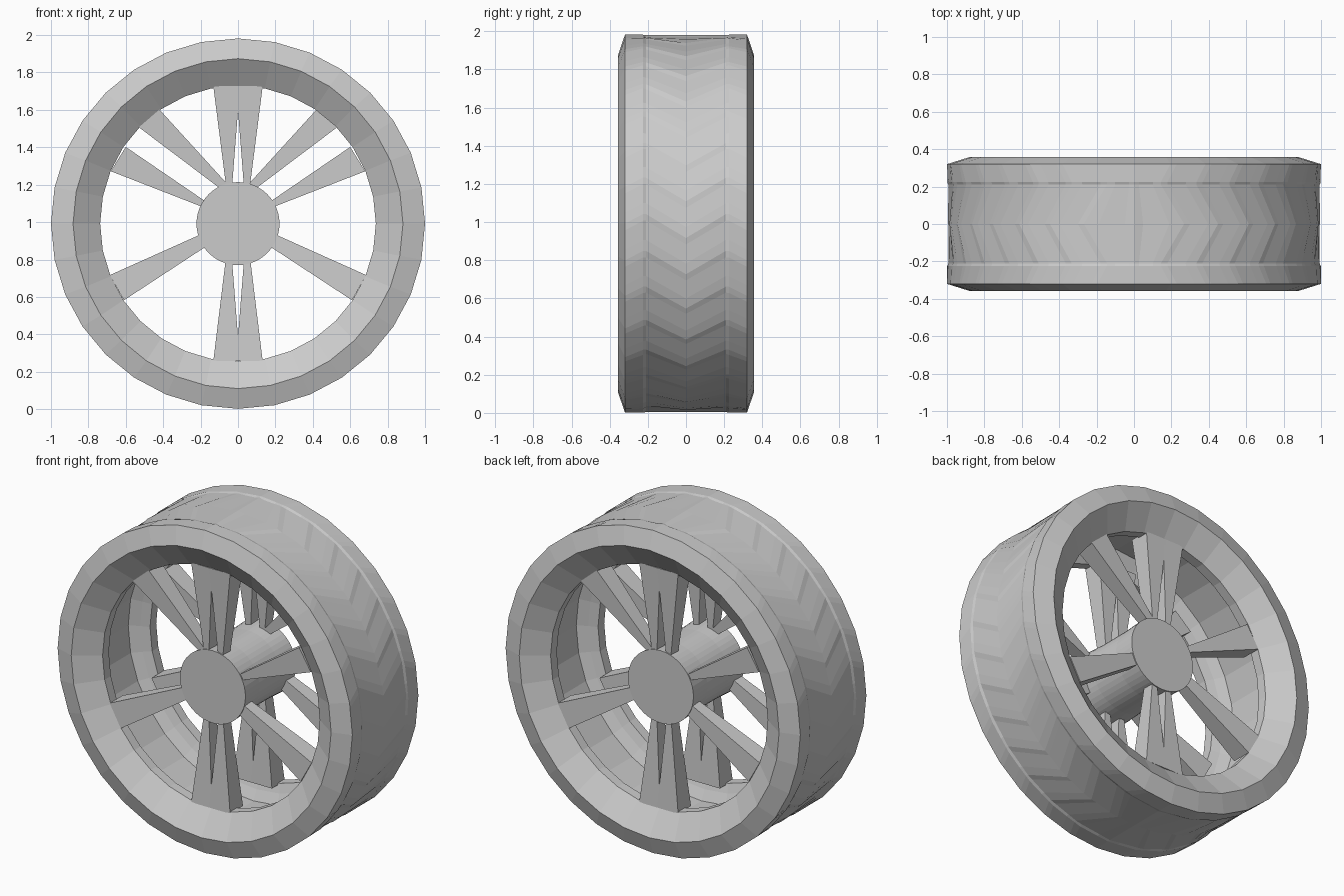
import bpy, bmesh, math

if "Cube" in bpy.data.objects:
    bpy.data.objects.remove(bpy.data.objects["Cube"])

N = 32          # sides of the wheel
CZ = 0.992      # axle height
FLAT = 0.99     # tyre is slightly lower than it is wide

grey = bpy.data.materials.new("plain grey")
grey.diffuse_color = (0.6, 0.6, 0.6, 1)
grey.use_nodes = True
grey.node_tree.nodes["Principled BSDF"].inputs["Base Color"].default_value = grey.diffuse_color


def finish(name, verts, faces):
    me = bpy.data.meshes.new(name)
    me.from_pydata(verts, [], faces)
    bm = bmesh.new()
    bm.from_mesh(me)
    bmesh.ops.remove_doubles(bm, verts=bm.verts, dist=1e-5)
    bmesh.ops.recalc_face_normals(bm, faces=bm.faces)
    bm.to_mesh(me)
    bm.free()
    me.materials.append(grey)
    ob = bpy.data.objects.new(name, me)
    bpy.context.collection.objects.link(ob)
    return ob


def point(r, a, y):
    """a is measured from the top of the wheel"""
    k = FLAT if r > 0.95 else 1
    return (r * math.sin(a), y, CZ + k * r * math.cos(a))


def revolve(name, profile, n=N):
    m = len(profile)
    verts = [point(r, 2 * math.pi * i / n, y) for i in range(n) for r, y in profile]
    faces = [(i * m + j, i * m + j + 1,
              (i + 1) % n * m + j + 1, (i + 1) % n * m + j)
             for i in range(n) for j in range(m - 1)]
    return finish(name, verts, faces)


# rim barrel with the conical lips and the chamfered tyre shoulders
half = [(1.0, 0.32), (0.882, 0.357), (0.737, 0.26), (0.737, 0.2), (0.79, 0.18), (0.85, 0.15)]
revolve("rim_and_sidewalls", half + [(r, -y) for r, y in reversed(half)])

# tread: shallow chevron ribs that point downwards on both halves
step = 2 * math.pi / N


def poly_r(a):
    return math.cos(step / 2) / math.cos(a % step - step / 2)


cols = [-0.32, -0.225, -0.21, 0, 0.21, 0.225, 0.32]
rows = []
for i in range(N // 2):
    rows += [(i, 0.0), (i + 0.18, -0.005), (i + 0.7, -0.003)]
rows.append((N // 2, 0.0))
verts, faces = [], []
for side in (-1, 1):
    base = len(verts)
    for t, dip in rows:
        for y in cols:
            inner = max(0, 1 - abs(y) / 0.21)
            fade = min(1, t, N / 2 - t)
            a = (t + 0.65 * fade * (inner - 0.4 if abs(y) < 0.3 else 0)) * step
            r = poly_r(a) + (dip - 0.002 if abs(y) < 0.22 else 0)
            verts.append(point(r, side * a, y))
    m = len(cols)
    for i in range(len(rows) - 1):
        for j in range(m - 1):
            p = base + i * m + j
            faces.append((p, p + 1, p + m + 1, p + m))
finish("tyre_tread", verts, faces)

# hub drum with end caps
revolve("hub", [(0.0, -0.245), (0.222, -0.245), (0.215, -0.10),
                (0.215, 0.10), (0.222, 0.245), (0.0, 0.245)], 48)


# spokes: two edge lines (hub end to rim end) relative to the axle
def spoke(name, e1, e2, flip_x, rear):
    verts = []
    for x0, z0, x1, z1 in (e1, e2):
        for k, ya, yb in ((-0.12, 0.235, 0.17), (1.0, 0.265, 0.14)):
            x = flip_x * (x0 + (x1 - x0) * k)
            z = CZ + z0 + (z1 - z0) * k
            for y in (ya, yb):
                verts.append((-x, y, z) if rear else (x, -y, z))
    # order: e1 hub outer/inner, e1 rim outer/inner, then e2
    finish(name, verts, [(0, 2, 6, 4), (1, 3, 7, 5), (0, 1, 3, 2),
                         (4, 5, 7, 6), (0, 1, 5, 4), (2, 3, 7, 6)])


TOP = ((0.03, 0.22, -0.01, 0.735), (0.065, 0.21, 0.132, 0.735))
BOTTOM = ((0.03, -0.22, -0.01, -0.735), (0.068, -0.21, 0.132, -0.735))
LOW = ((0.205, -0.06, 0.685, -0.275), (0.175, -0.125, 0.61, -0.41))
MID = ((0.19, 0.13, 0.60, 0.41), (0.205, 0.095, 0.68, 0.28))
HIGH = ((0.06, 0.215, 0.42, 0.61), (0.125, 0.21, 0.53, 0.515))

for rear in (False, True):
    tag = "rear" if rear else "front"
    for s in (-1, 1):
        for label, e in (("top", TOP), ("bottom", BOTTOM), ("low", LOW)):
            spoke(f"{tag}_spoke_{label}", e[0], e[1], s, rear)
    spoke(f"{tag}_spoke_mid", MID[0], MID[1], 1, rear)
    spoke(f"{tag}_spoke_high", HIGH[0], HIGH[1], -1, rear)
